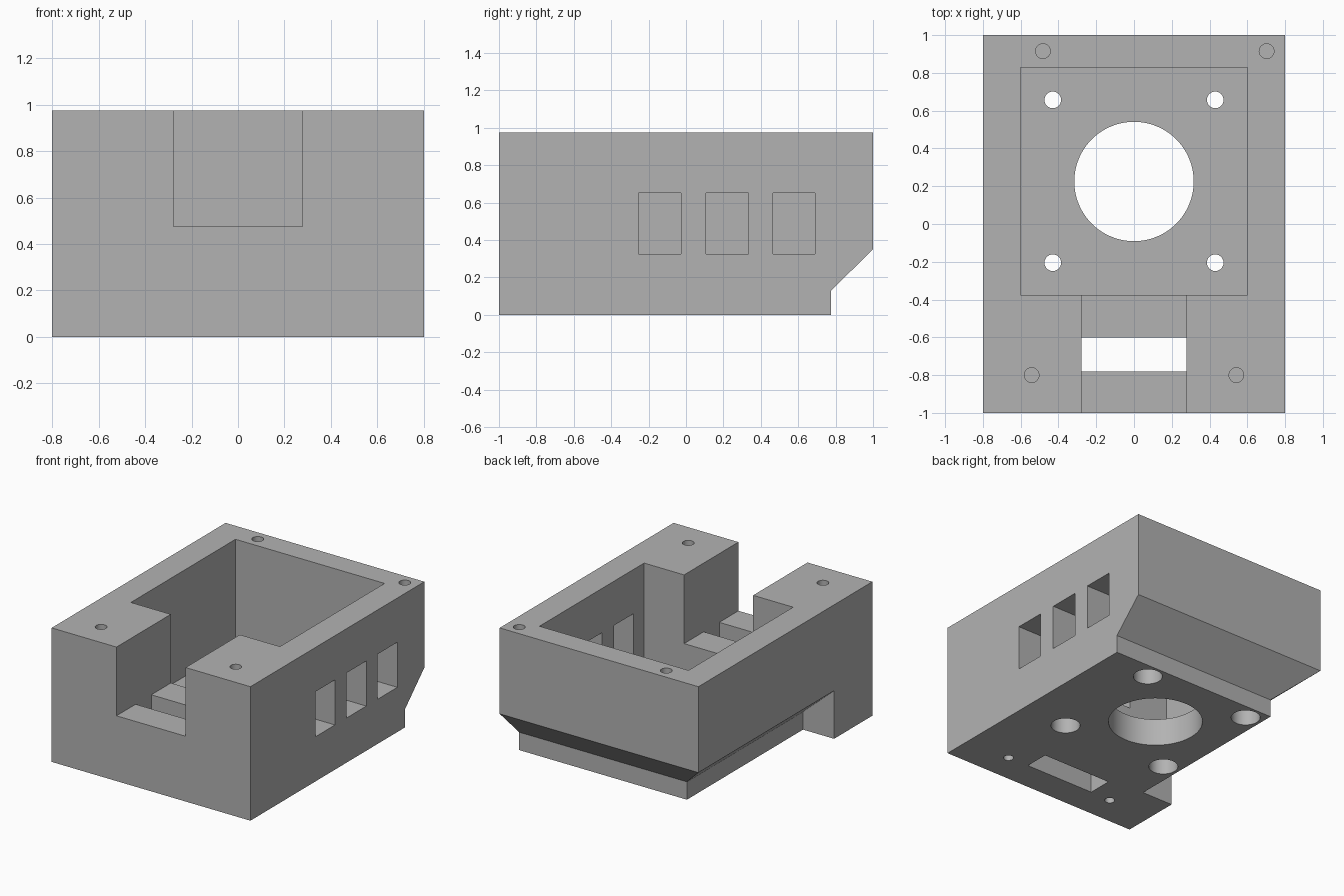
import bpy, bmesh, math
from mathutils import Vector

cube = bpy.data.objects.get("Cube")
if cube:
    bpy.data.objects.remove(cube, do_unlink=True)

grey = bpy.data.materials.new("plain grey")
grey.use_nodes = True
colour = (0.448, 0.448, 0.448, 1)
grey.diffuse_color = colour
grey.node_tree.nodes["Principled BSDF"].inputs["Base Color"].default_value = colour


def prism(name, points, axis, start, end):
    """Extrude a flat outline along x, y or z."""
    place = {"x": lambda a, b, t: (t, a, b),
             "y": lambda a, b, t: (a, t, b),
             "z": lambda a, b, t: (a, b, t)}[axis]
    bm = bmesh.new()
    face = bm.faces.new([bm.verts.new(place(a, b, start)) for a, b in points])
    grown = bmesh.ops.extrude_face_region(bm, geom=[face])["geom"]
    shift = Vector(place(0, 0, end - start))
    bmesh.ops.translate(bm, vec=shift, verts=[v for v in grown if isinstance(v, bmesh.types.BMVert)])
    bmesh.ops.recalc_face_normals(bm, faces=bm.faces)
    mesh = bpy.data.meshes.new(name)
    bm.to_mesh(mesh)
    bm.free()
    mesh.materials.append(grey)
    obj = bpy.data.objects.new(name, mesh)
    bpy.context.collection.objects.link(obj)
    return obj


def rect(a0, a1, b0, b1):
    return [(a0, b0), (a1, b0), (a1, b1), (a0, b1)]


def circle(x, y, r, n=32):
    return [(x + r * math.cos(math.tau * i / n), y + r * math.sin(math.tau * i / n))
            for i in range(n)]


H, FLOOR, OUT = 0.975, 0.2, 1.1

# Housing with an undercut back
housing = prism("housing", [(-1, 0), (0.775, 0), (0.775, 0.13), (1, 0.35), (1, H), (-1, H)],
                "x", -0.8, 0.8)


def cut(points, axis, start, end):
    cutter = prism("cutter", points, axis, start, end)
    cutter.hide_render = True
    mod = housing.modifiers.new("cut", "BOOLEAN")
    mod.operation, mod.solver, mod.object = "DIFFERENCE", "EXACT", cutter
    bpy.context.view_layer.objects.active = housing
    bpy.ops.object.modifier_apply(modifier=mod.name)
    bpy.data.objects.remove(cutter, do_unlink=True)


# Undercut along one side
cut([(-0.55, -0.1), (-0.55, 0.13), (-0.8, 0.35), (-0.9, 0.438), (-0.9, -0.1)], "y", -0.56, OUT)
# Main cavity
cut(rect(-0.6, 0.6, -0.375, 0.828), "z", FLOOR, OUT)
# Front channel with a slot down through the base
cut([(-OUT, OUT), (-OUT, 0.475), (-0.78, 0.475), (-0.78, -0.1),
     (-0.6, -0.1), (-0.6, 0.475), (0, 0.475), (0, OUT)], "x", -0.278, 0.278)
# Side windows
for y in (-0.14, 0.22, 0.577):
    cut(rect(y - 0.113, y + 0.113, 0.325, 0.653), "x", 0.4, 0.9)
# Large round opening
cut(circle(0, 0.225, 0.316, 96), "z", -0.1, 0.5)
# Counterbored base holes
for x in (-0.43, 0.43):
    for y in (-0.205, 0.657):
        cut(circle(x, y, 0.044), "z", -0.1, 0.5)
        cut(circle(x, y, 0.098, 48), "z", -0.1, 0.13)
# Blind screw holes in the rim
for x, y in ((-0.542, -0.8), (0.542, -0.8), (-0.482, 0.915), (0.702, 0.915)):
    cut(circle(x, y, 0.039), "z", H - 0.25, OUT)
# Blind screw holes under the front
for x in (-0.445, 0.445):
    cut(circle(x, -0.785, 0.034), "z", -0.1, 0.25)

bpy.ops.object.select_all(action="DESELECT")
housing.select_set(True)
bpy.context.view_layer.objects.active = housing
bpy.ops.object.shade_smooth_by_angle(angle=math.radians(30))
